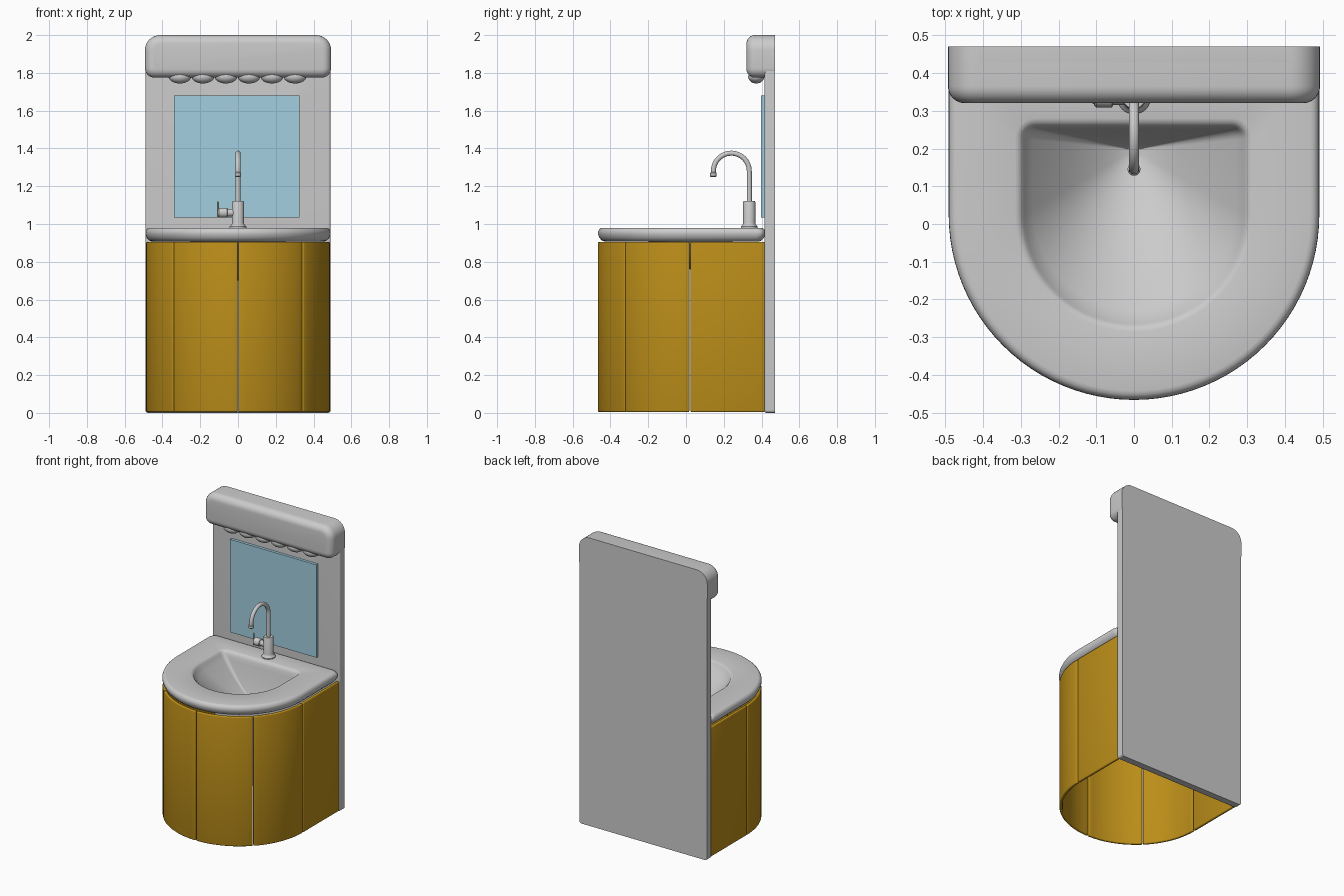
import bpy, bmesh, math
from mathutils import Vector

if "Cube" in bpy.data.objects:
    bpy.data.objects.remove(bpy.data.objects["Cube"])

wood = bpy.data.materials.new("ochre")
wood.diffuse_color = (0.50, 0.27, 0.01, 1)
wood.use_nodes = True
wood.node_tree.nodes["Principled BSDF"].inputs["Base Color"].default_value = wood.diffuse_color
glass = bpy.data.materials.new("mirror_blue")
glass.diffuse_color = (0.36, 0.62, 0.74, 1)
glass.use_nodes = True
glass.node_tree.nodes["Principled BSDF"].inputs["Base Color"].default_value = glass.diffuse_color


def finish(name, bm, mat=None, angle=35):
    bmesh.ops.recalc_face_normals(bm, faces=bm.faces)
    me = bpy.data.meshes.new(name)
    bm.to_mesh(me)
    bm.free()
    ob = bpy.data.objects.new(name, me)
    bpy.context.collection.objects.link(ob)
    if mat:
        me.materials.append(mat)
    bpy.ops.object.select_all(action='DESELECT')
    ob.select_set(True)
    bpy.context.view_layer.objects.active = ob
    bpy.ops.object.shade_smooth_by_angle(angle=math.radians(angle))
    return ob


def box_bm(lo, hi):
    bm = bmesh.new()
    bmesh.ops.create_cube(bm, size=1)
    for v in bm.verts:
        v.co = Vector([lo[i] if v.co[i] < 0 else hi[i] for i in range(3)])
    return bm


def bevel(bm, test, width, seg):
    edges = [e for e in bm.edges if test(e.verts[0].co, e.verts[1].co)]
    bmesh.ops.bevel(bm, geom=edges, offset=width, segments=seg, profile=0.5,
                    affect='EDGES', clamp_overlap=True)


def slab(name, lo, hi, r_top, r_bottom, r_front):
    """Box with rounded outline corners and a rounded front edge; flat back."""
    bm = box_bm(lo, hi)
    along_y = lambda a, b: abs(a.y - b.y) > 0.01
    mid = (lo[2] + hi[2]) / 2
    bevel(bm, lambda a, b: along_y(a, b) and a.z > mid, r_top, 8)
    bevel(bm, lambda a, b: along_y(a, b) and a.z < mid, r_bottom, 6)
    bevel(bm, lambda a, b: max(a.y, b.y) < lo[1] + 1e-4, r_front, 6)
    return finish(name, bm)


def lathe(name, profile, origin, axis=(0, 0, 1), n=32):
    """Revolve (radius, height) points round an axis."""
    rot = Vector((0, 0, 1)).rotation_difference(Vector(axis))
    bm = bmesh.new()
    rings = [[bm.verts.new(Vector(origin) + rot @ Vector(
        (r * math.cos(2 * math.pi * i / n), r * math.sin(2 * math.pi * i / n), h)))
        for i in range(n)] for r, h in profile]
    loft(bm, rings)
    bm.faces.new(rings[0])
    bm.faces.new(rings[-1])
    return finish(name, bm)


def loft(bm, rings):
    for a, b in zip(rings, rings[1:]):
        for i in range(len(a)):
            j = (i + 1) % len(a)
            bm.faces.new((a[i], a[j], b[j], b[i]))


def d_outline(w, yback, yc, cr):
    """D shape: rounded back corners, straight sides, semicircular front."""
    pts = []
    for k in range(7):
        a = math.pi / 2 * (1 - k / 6)
        pts.append((w - cr + cr * math.cos(a), yback - cr + cr * math.sin(a)))
    for k in range(49):
        a = -math.pi * k / 48
        pts.append((w * math.cos(a), yc + w * math.sin(a)))
    for k in range(7):
        a = math.pi - math.pi / 2 * k / 6
        pts.append((-w + cr + cr * math.cos(a), yback - cr + cr * math.sin(a)))
    return pts


# Back panel, lamp header and mirror
slab("back_panel", (-0.49, 0.415, 0), (0.49, 0.47, 2.0), 0.08, 0.015, 0.013)
slab("lamp_header", (-0.493, 0.32, 1.775), (0.493, 0.47, 2.0), 0.08, 0.05, 0.045)
finish("mirror", box_bm((-0.338, 0.396, 1.035), (0.326, 0.418, 1.68)), glass)

# Row of lamps under the header
for i in range(6):
    bm = bmesh.new()
    bmesh.ops.create_uvsphere(bm, u_segments=28, v_segments=14, radius=1)
    for v in bm.verts:
        v.co = Vector((-0.308 + 0.122 * i + v.co.x * 0.06,
                       0.372 + v.co.y * 0.043, 1.78 + v.co.z * 0.036))
    finish(f"lamp_{i + 1}", bm)

# Countertop with basin: one skin from underside, round the edge, into the bowl
bm = bmesh.new()
rings = []


def add_ring(pts, z):
    rings.append([bm.verts.new((x, y, z)) for x, y in pts])


inner = d_outline(0.29, 0.255, 0.03, 0.03)
add_ring(d_outline(0.31, 0.275, 0.03, 0.03), 0.907)
for d, z in ((0.035, 0.907), (0.02, 0.913), (0.007, 0.928), (0.0, 0.948),
             (0.001, 0.960), (0.006, 0.971), (0.014, 0.978), (0.024, 0.980)):
    add_ring(d_outline(0.491 - d, 0.42 - d, 0.025, 0.04), z)
for d, z in ((0.025, 0.980), (0.015, 0.977), (0.006, 0.969)):
    add_ring(d_outline(0.29 + d, 0.255 + d, 0.03, 0.03 + d), z)
apex = Vector((0, 0.195))
for k in range(14):
    t = 1 - k / 14
    add_ring([apex + (Vector(p) - apex) * t for p in inner], 0.70 + 0.255 * t ** 1.5)
loft(bm, rings)
tip = bm.verts.new((apex.x, apex.y, 0.70))
last = rings[-1]
for i in range(len(last)):
    bm.faces.new((last[i], last[(i + 1) % len(last)], tip))
finish("countertop_basin", bm, angle=40)

# Cabinet: four curved front panels and two flat side panels
R, T, YC, Z0, Z1, GAP = 0.486, 0.02, 0.02, 0.005, 0.905, 0.004


def panel(name, path):
    """Upright panel from pairs of (outer, inner) plan points."""
    bm = bmesh.new()
    rings = [[bm.verts.new((*p, z)) for p, z in
              ((o, Z0), (o, Z1), (i, Z1), (i, Z0))] for o, i in path]
    loft(bm, rings)
    bm.faces.new(rings[0])
    bm.faces.new(rings[-1])
    bmesh.ops.recalc_face_normals(bm, faces=bm.faces)
    edges = [e for e in bm.edges if e.calc_face_angle(0) > 0.8]
    bmesh.ops.bevel(bm, geom=edges, offset=0.007, segments=3, profile=0.5,
                    affect='EDGES', clamp_overlap=True)
    finish(name, bm, wood)


for q in range(4):
    a0 = math.pi + q * math.pi / 4 + GAP / R / 2
    a1 = math.pi + (q + 1) * math.pi / 4 - GAP / R / 2
    path = []
    for k in range(13):
        a = a0 + (a1 - a0) * k / 12
        path.append([(r * math.cos(a), YC + r * math.sin(a)) for r in (R, R - T)])
    panel(f"front_panel_{q + 1}", path)
for s, side in ((-1, "left"), (1, "right")):
    panel(f"{side}_panel", [((s * R, y), (s * (R - T), y)) for y in (YC + GAP, 0.418)])

# Tap: body, side lever and swan neck spout
FY = 0.335
lathe("tap_body", [(0.044, 0.975), (0.044, 0.986), (0.040, 0.991), (0.034, 0.997),
                   (0.032, 1.005), (0.032, 1.115), (0.029, 1.121)], (0, FY, 0))
lathe("tap_valve", [(0.02, 0.02), (0.02, 0.055), (0.026, 0.058), (0.026, 0.1),
                    (0.021, 0.106)], (0, FY, 1.06), (-1, 0, 0))
lathe("tap_lever", [(0.003, 1.035), (0.005, 1.04), (0.005, 1.115), (0.003, 1.12)],
      (-0.106, FY - 0.012, 0), n=12)
lathe("tap_nozzle", [(0.014, 1.25), (0.017, 1.253), (0.017, 1.270), (0.013, 1.275)],
      (0, 0.145, 0))

cu = bpy.data.curves.new("tap_spout", 'CURVE')
cu.dimensions = '3D'
cu.bevel_depth = 0.0135
cu.bevel_resolution = 5
cu.use_fill_caps = True
pts = [(0, FY, 1.11)] + [(0, 0.24 + 0.095 * math.cos(math.pi * k / 24),
                          1.28 + 0.095 * math.sin(math.pi * k / 24)) for k in range(25)]
pts.append((0, 0.145, 1.262))
sp = cu.splines.new('POLY')
sp.points.add(len(pts) - 1)
for p, c in zip(sp.points, pts):
    p.co = (*c, 1)
sp.use_smooth = True
bpy.context.collection.objects.link(bpy.data.objects.new("tap_spout", cu))
